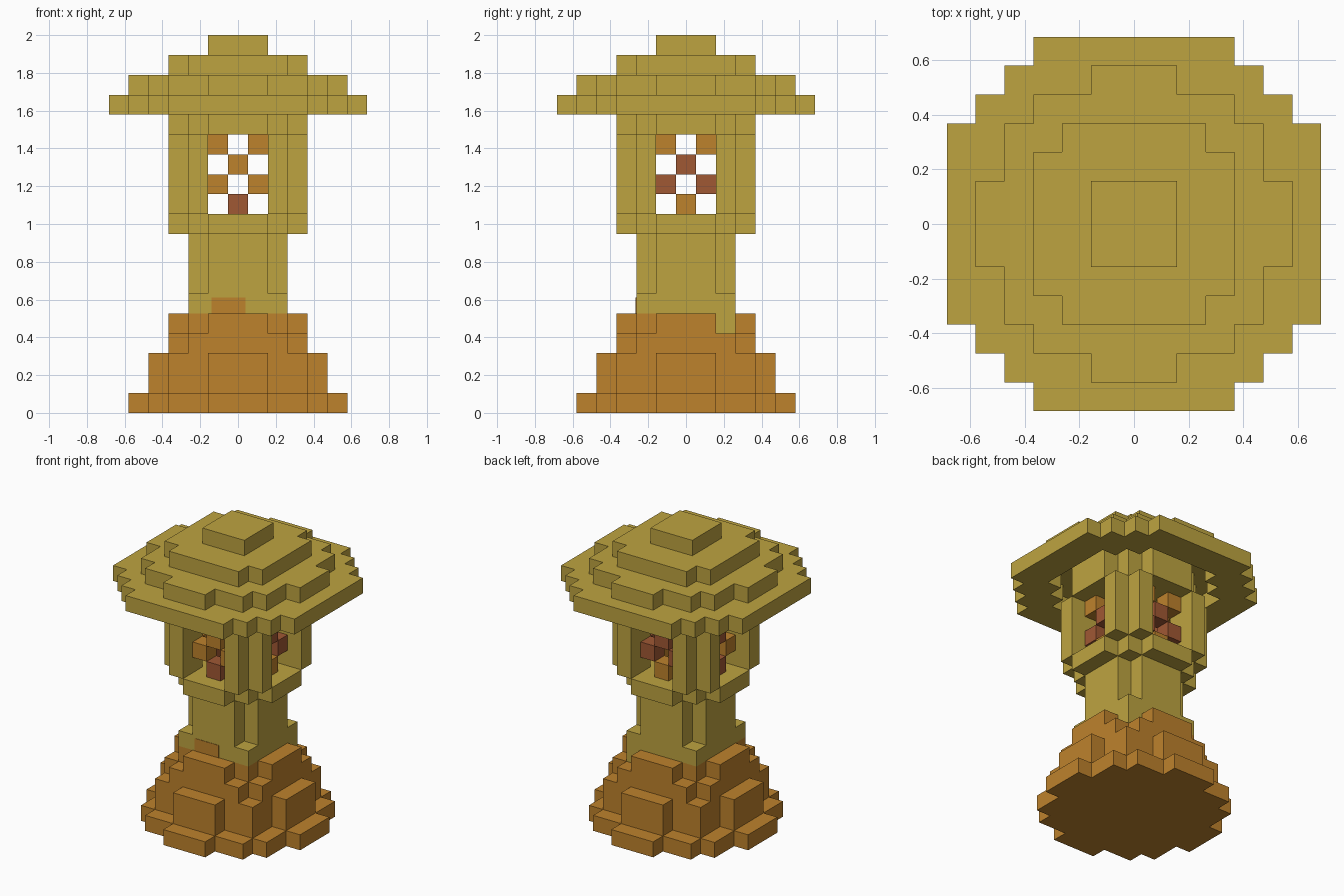
import bpy, bmesh
from mathutils import Vector

U = 2 / 19  # edge of one block

old = bpy.data.objects.get("Cube")
if old:
    bpy.data.objects.remove(old)


def material(name, rgb):
    lin = [((c / 255 + 0.055) / 1.055) ** 2.4 for c in rgb] + [1.0]
    m = bpy.data.materials.new(name)
    m.use_nodes = True
    m.diffuse_color = lin
    m.node_tree.nodes["Principled BSDF"].inputs["Base Color"].default_value = lin
    return m


OLIVE = material("olive_stone", (190, 164, 64))
ORANGE = material("orange_clay", (190, 130, 44))
BROWN = material("brown_clay", (160, 88, 52))


# Stepped disc: half-widths in blocks, listed from the middle row outwards
def disc(rows, layers):
    return {(x, y, z) for z in layers
            for y in range(1 - len(rows), len(rows))
            for x in range(-rows[abs(y)], rows[abs(y)] + 1)}


BRIM = (6, 6, 6, 6, 5, 4, 3)
WIDE = (5, 5, 4, 4, 3, 1)
MEDIUM = (4, 4, 3, 3, 1)
ROUND = (3, 3, 3, 2)
SMALL = (3, 3, 2, 1)
RECESS = (4, 4, 4, 3, 2)

parts = {}

# Flared foot
foot = disc(WIDE, [0]) | disc(MEDIUM, [1, 2]) | disc(ROUND, [3]) | disc(SMALL, [4])
chip = {(2, 2, 4)}
parts["base"] = (foot - chip, ORANGE)

# Stem with notched corners
parts["column"] = (disc((2, 2, 2), [5]) | disc((2, 2, 1), [6, 7, 8]) | chip, OLIVE)

# Lantern room: floor, corner posts, ceiling
parts["lantern_floor"] = (disc(SMALL, [9]), OLIVE)
parts["lantern_posts"] = ({(sx * a, sy * b, z) for sx in (-1, 1) for sy in (-1, 1)
                           for a, b in ((2, 2), (2, 3), (3, 2))
                           for z in range(10, 14)}, OLIVE)
parts["lantern_ceiling"] = (disc(SMALL, [14]), OLIVE)

# Stepped roof with a hollow under the brim
brim = disc(BRIM, [15]) - (disc(RECESS, [15]) - disc(SMALL, [15]))
parts["roof"] = (brim | disc(WIDE, [16]) | disc(ROUND, [17]) | disc((1, 1), [18]), OLIVE)

# Checkered window grilles, each with its own brown rows
sides = {"front": (lambda i: (i, -2), {10}), "right": (lambda i: (2, i), {11, 12}),
         "back": (lambda i: (i, 2), {11, 12}), "left": (lambda i: (-2, i), {12, 10})}
for side, (place, brown_rows) in sides.items():
    cells = [(*place(i), z) for z in range(10, 14) for i in (-1, 0, 1) if (i + z) % 2 == 0]
    parts[side + "_grille_orange"] = ({c for c in cells if c[2] not in brown_rows}, ORANGE)
    parts[side + "_grille_brown"] = ({c for c in cells if c[2] in brown_rows}, BROWN)

filled = set().union(*(cells for cells, _ in parts.values()))


# Skin the exposed sides of the blocks and merge flat areas
def build(name, cells, mat):
    bm = bmesh.new()
    for c in sorted(cells):
        for axis in range(3):
            for s in (-1, 1):
                n = Vector((0, 0, 0))
                n[axis] = s
                if tuple(int(c[k] + n[k]) for k in range(3)) in filled:
                    continue
                p, q = Vector((0, 0, 0)), Vector((0, 0, 0))
                p[(axis + 1) % 3] = 0.5
                q[(axis + 2) % 3] = 0.5 * s
                mid = Vector(c) + Vector((0, 0, 0.5)) + n / 2
                bm.faces.new([bm.verts.new((mid + d) * U)
                              for d in (-p - q, p - q, p + q, q - p)])
    bmesh.ops.remove_doubles(bm, verts=bm.verts, dist=U / 100)
    bmesh.ops.dissolve_limit(bm, angle_limit=0.01, verts=bm.verts, edges=bm.edges)
    finish(bm, name, mat)


def finish(bm, name, mat):
    mesh = bpy.data.meshes.new(name)
    bm.to_mesh(mesh)
    bm.free()
    mesh.materials.append(mat)
    bpy.context.collection.objects.link(bpy.data.objects.new(name, mesh))


for name, (cells, mat) in parts.items():
    if cells:
        build(name, cells, mat)

# Clay patch on the front of the stem
bm = bmesh.new()
bmesh.ops.create_cube(bm, size=1)
bmesh.ops.scale(bm, vec=(0.18, 0.006, 0.085), verts=bm.verts)
bmesh.ops.translate(bm, vec=(-0.05, -2.5 * U, 0.569), verts=bm.verts)
finish(bm, "clay_patch", ORANGE)
